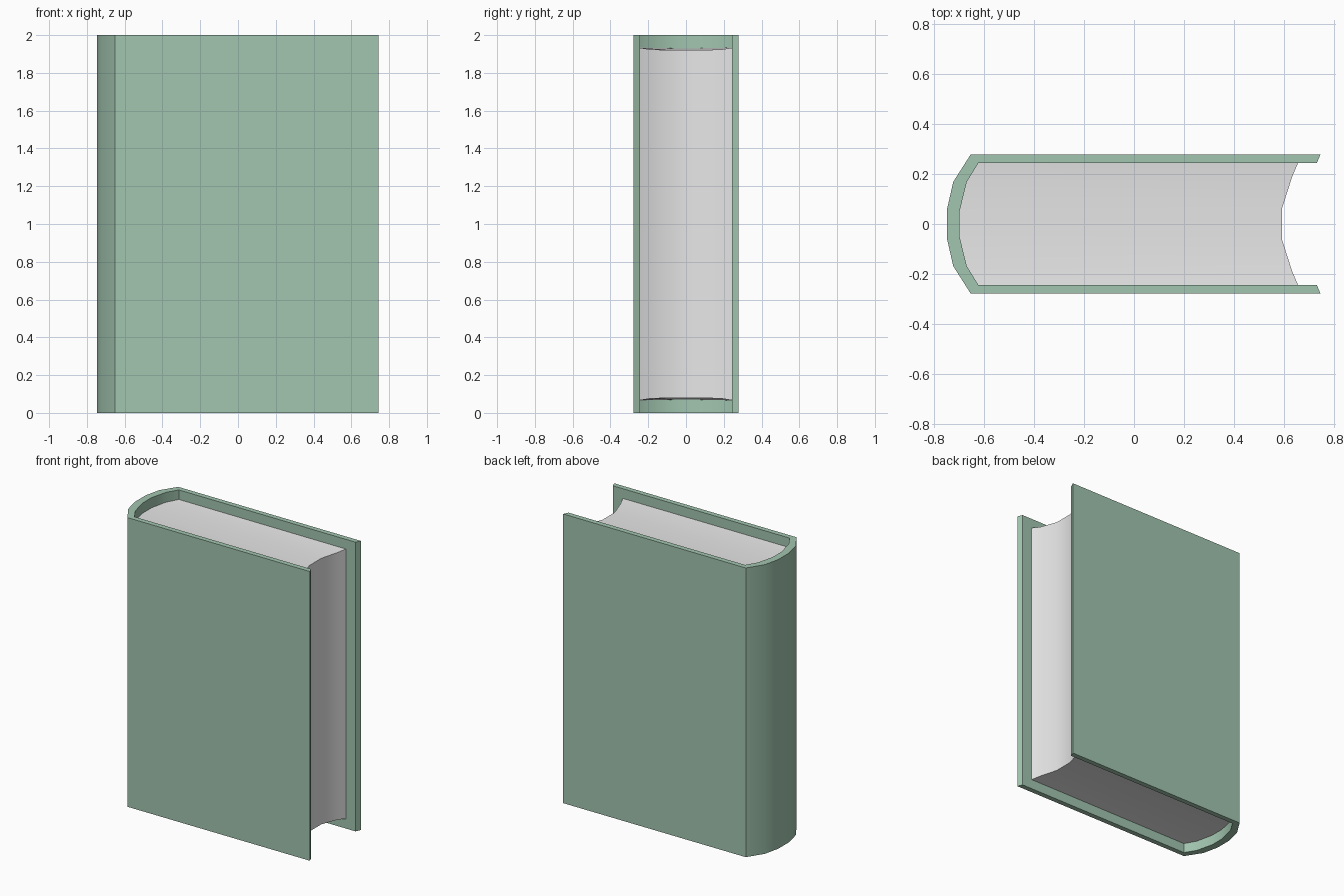
import bpy, bmesh, math

if "Cube" in bpy.data.objects:
    bpy.data.objects.remove(bpy.data.objects["Cube"])

HEIGHT = 2.0


def material(name, rgb):
    m = bpy.data.materials.new(name)
    m.diffuse_color = (*rgb, 1.0)
    m.use_nodes = True
    m.node_tree.nodes["Principled BSDF"].inputs["Base Color"].default_value = m.diffuse_color
    return m


def mirrored(half):
    # half runs from +y edge to the centre; add the -y half
    return half + [(p[0], -p[1], *p[2:]) for p in reversed(half)]


def finish(bm, name, mat):
    bmesh.ops.recalc_face_normals(bm, faces=bm.faces[:])
    me = bpy.data.meshes.new(name)
    bm.to_mesh(me)
    bm.free()
    ob = bpy.data.objects.new(name, me)
    bpy.context.collection.objects.link(ob)
    me.materials.append(mat)
    bpy.ops.object.select_all(action='DESELECT')
    ob.select_set(True)
    bpy.context.view_layer.objects.active = ob
    bpy.ops.object.shade_smooth_by_angle(angle=math.radians(30))
    return ob


green = material("cover green", (0.36, 0.56, 0.43))
paper = material("page white", (0.80, 0.80, 0.80))

# Cover: U-shaped strip with a rounded spine, extruded to full height
outer = mirrored([(0.745, 0.278), (-0.652, 0.278), (-0.722, 0.168), (-0.747, 0.058)])
inner = mirrored([(0.73, 0.243), (-0.622, 0.243), (-0.668, 0.168), (-0.697, 0.05)])
bm = bmesh.new()
rings = [[[bm.verts.new((x, y, z)) for x, y in prof] for prof in (outer, inner)]
         for z in (0, HEIGHT)]
(ob_, ib), (ot, it) = rings
n = len(outer)
for i in range(n - 1):
    j = i + 1
    bm.faces.new((ob_[i], ob_[j], ot[j], ot[i]))   # outside
    bm.faces.new((ib[i], ib[j], it[j], it[i]))     # inside
    bm.faces.new((ot[i], ot[j], it[j], it[i]))     # top rim
    bm.faces.new((ob_[i], ob_[j], ib[j], ib[i]))   # bottom rim
for i in (0, n - 1):                               # fore-edge ends
    bm.faces.new((ob_[i], ib[i], it[i], ot[i]))
finish(bm, "cover", green)

# Page block: round back, hollow fore edge, slightly dished top and bottom
# each point is x, y, inset from the cover's top and bottom
back = mirrored([(-0.622, 0.243, 0.066), (-0.668, 0.168, 0.068), (-0.697, 0.05, 0.070)])
fore = mirrored([(0.655, 0.243, 0.067), (0.632, 0.19, 0.076), (0.592, 0.065, 0.080)])
bm = bmesh.new()
b0, f0 = [[bm.verts.new((x, y, d)) for x, y, d in p] for p in (back, fore)]
b1, f1 = [[bm.verts.new((x, y, HEIGHT - d)) for x, y, d in p] for p in (back, fore)]
for i in range(5):
    j = i + 1
    bm.faces.new((b0[i], b0[j], b1[j], b1[i]))
    bm.faces.new((f0[i], f0[j], f1[j], f1[i]))
    bm.faces.new((b1[i], b1[j], f1[j], f1[i]))
    bm.faces.new((b0[i], b0[j], f0[j], f0[i]))
for i in (0, 5):
    bm.faces.new((b0[i], f0[i], f1[i], b1[i]))
finish(bm, "pages", paper)
